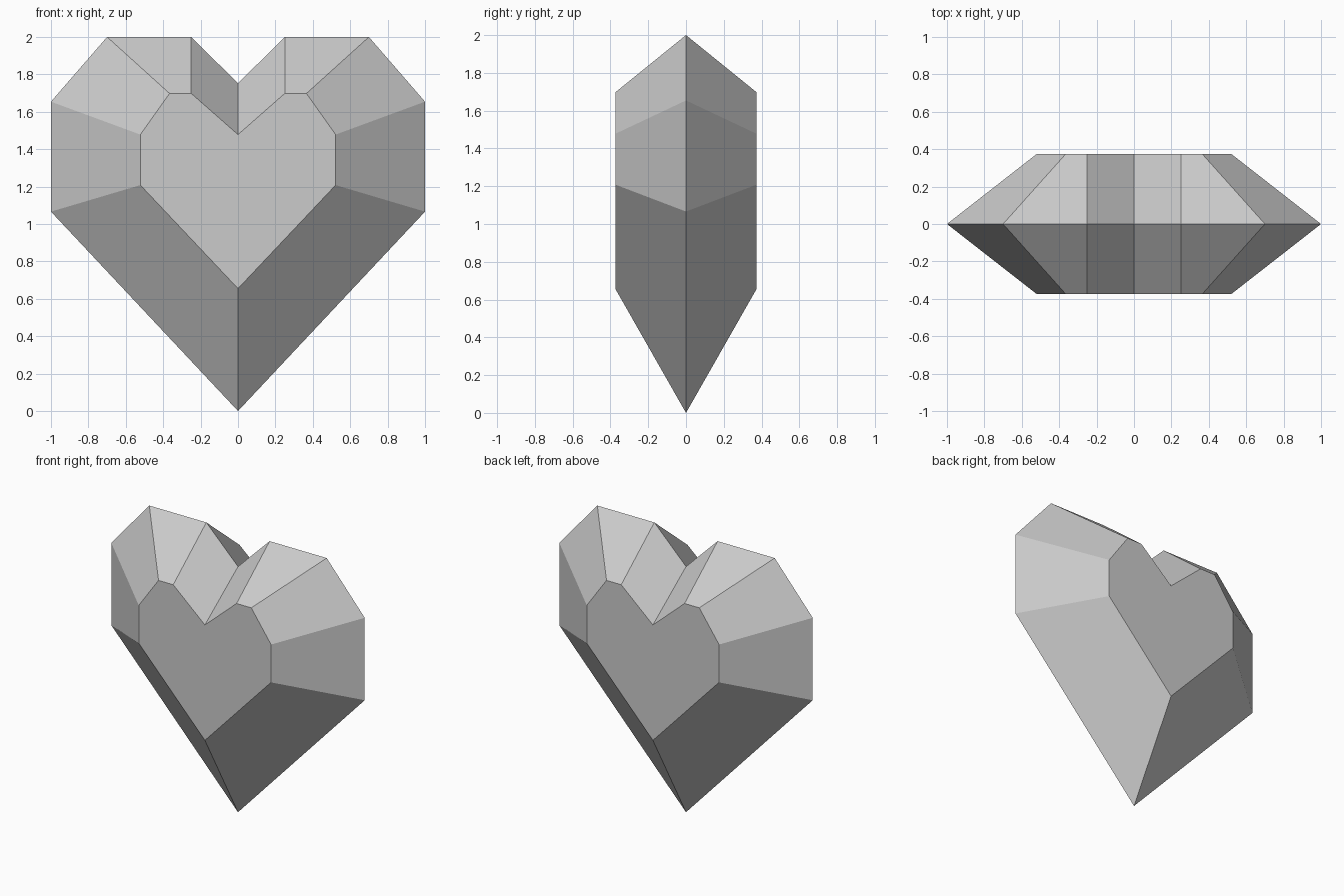
import bpy, bmesh

if "Cube" in bpy.data.objects:
    bpy.data.objects.remove(bpy.data.objects["Cube"])

# Right half outlines (x, z), from bottom tip round to the notch
GIRDLE = [(0, 0), (1, 1.066), (1, 1.654), (0.7, 2), (0.25, 2), (0, 1.752)]
TABLE = [(0, 0.655), (0.522, 1.208), (0.522, 1.478), (0.366, 1.698), (0.25, 1.698), (0, 1.478)]
DEPTH = 0.373


def ring(bm, half, y):
    """Closed heart loop made from a half outline and its mirror."""
    outline = half + [(-x, z) for x, z in half[-2:0:-1]]
    return [bm.verts.new((x, y, z)) for x, z in outline]


bm = bmesh.new()
girdle = ring(bm, GIRDLE, 0)
n = len(girdle)

# Front and back: flat heart table plus a band of bevelled facets
for side in (-1, 1):
    table = ring(bm, TABLE, side * DEPTH)
    bm.faces.new(table)
    for i in range(n):
        j = (i + 1) % n
        bm.faces.new((girdle[i], girdle[j], table[j], table[i]))

bmesh.ops.recalc_face_normals(bm, faces=bm.faces)
mesh = bpy.data.meshes.new("heart_gem")
bm.to_mesh(mesh)
bm.free()
bpy.context.collection.objects.link(bpy.data.objects.new("heart_gem", mesh))
